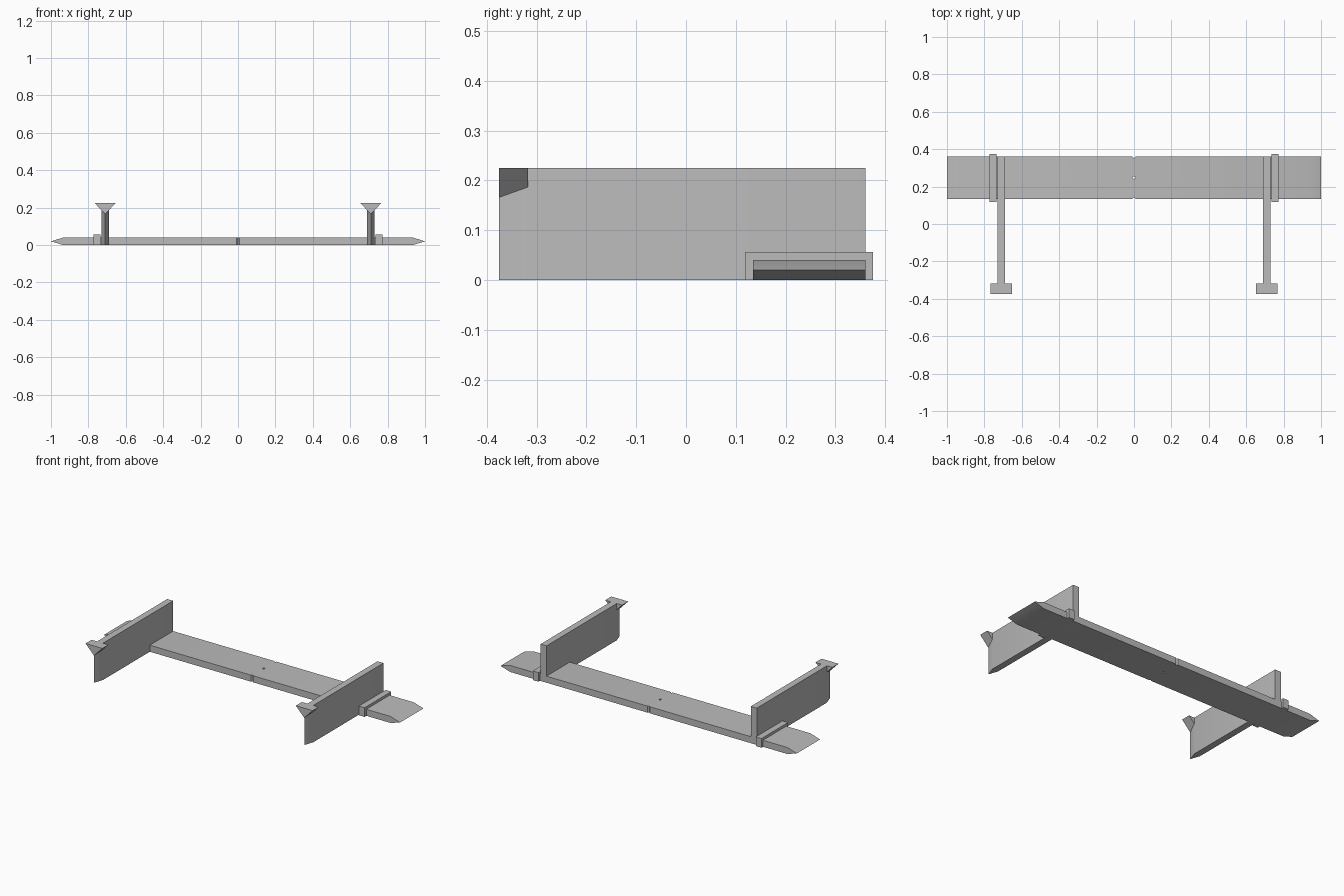
import bpy
import bmesh
import math
from mathutils import Vector

if "Cube" in bpy.data.objects:
    bpy.data.objects.remove(bpy.data.objects["Cube"], do_unlink=True)

grey = bpy.data.materials.new("plain grey")
grey.use_nodes = True
COLOUR = (0.5, 0.5, 0.5, 1)
grey.diffuse_color = COLOUR
grey.node_tree.nodes["Principled BSDF"].inputs["Base Color"].default_value = COLOUR


def prism(name, points, direction):
    """Extrude a closed outline of 3D points along a direction."""
    bm = bmesh.new()
    face = bm.faces.new([bm.verts.new(p) for p in points])
    grown = bmesh.ops.extrude_face_region(bm, geom=[face])["geom"]
    top = [v for v in grown if isinstance(v, bmesh.types.BMVert)]
    bmesh.ops.translate(bm, verts=top, vec=Vector(direction))
    bmesh.ops.recalc_face_normals(bm, faces=bm.faces)
    mesh = bpy.data.meshes.new(name)
    bm.to_mesh(mesh)
    bm.free()
    mesh.materials.append(grey)
    obj = bpy.data.objects.new(name, mesh)
    bpy.context.collection.objects.link(obj)
    return obj


def activate(obj):
    bpy.ops.object.select_all(action="DESELECT")
    obj.select_set(True)
    bpy.context.view_layer.objects.active = obj


def smooth(obj):
    activate(obj)
    bpy.ops.object.shade_smooth_by_angle(angle=math.radians(30))


def cut(obj, cutter):
    cutter.hide_render = True
    mod = obj.modifiers.new("cut", "BOOLEAN")
    mod.operation = "DIFFERENCE"
    mod.solver = "EXACT"
    mod.object = cutter
    activate(obj)
    bpy.ops.object.modifier_apply(modifier=mod.name)
    bpy.data.objects.remove(cutter, do_unlink=True)


# Long crossbar with wedge ends
FRONT, BACK, THICK, TAPER = 0.135, 0.36, 0.04, 0.065
MID = (FRONT + BACK) / 2
end = 1 - TAPER
outline = [(-1, THICK / 2), (-end, 0), (end, 0),
           (1, THICK / 2), (end, THICK), (-end, THICK)]
bar = prism("crossbar", [(x, FRONT, z) for x, z in outline], (0, BACK - FRONT, 0))

# Centre hole and the V notches marking the middle of each long edge
hole = [(0.007 * math.cos(a), MID + 0.007 * math.sin(a), -0.1)
        for a in (i * math.tau / 12 for i in range(12))]
cut(bar, prism("hole_cutter", hole, (0, 0, 0.3)))
for edge, inward in ((FRONT, 1), (BACK, -1)):
    notch = [(-0.016, edge - inward * 0.008, -0.1),
             (0.016, edge - inward * 0.008, -0.1),
             (0, edge + inward * 0.008, -0.1)]
    cut(bar, prism("notch_cutter", notch, (0, 0, 0.3)))
smooth(bar)

# Upright fins, their triangular heads and the stop blocks, one set per side
NOSE, HEAD_BACK, HEIGHT, HALF = -0.375, -0.317, 0.225, 0.02
for side, label in ((1, "left"), (-1, "right")):
    cx = side * 0.71
    plan = [(cx, NOSE), (cx + HALF, HEAD_BACK), (cx + HALF, BACK),
            (cx - HALF, BACK), (cx - HALF, HEAD_BACK)]
    smooth(prism(label + "_fin", [(x, y, 0) for x, y in plan], (0, 0, HEIGHT)))

    head = [(cx - 0.057, HEIGHT), (cx + 0.057, HEIGHT), (cx, 0.166)]
    prism(label + "_fin_head", [(x, NOSE, z) for x, z in head],
          (0, HEAD_BACK - NOSE, 0))

    inner, outer = side * 0.734, side * 0.772
    block = [(inner, 0.118), (outer, 0.118), (outer, 0.375), (inner, 0.375)]
    prism(label + "_stop_block", [(x, y, 0) for x, y in block], (0, 0, 0.056))
